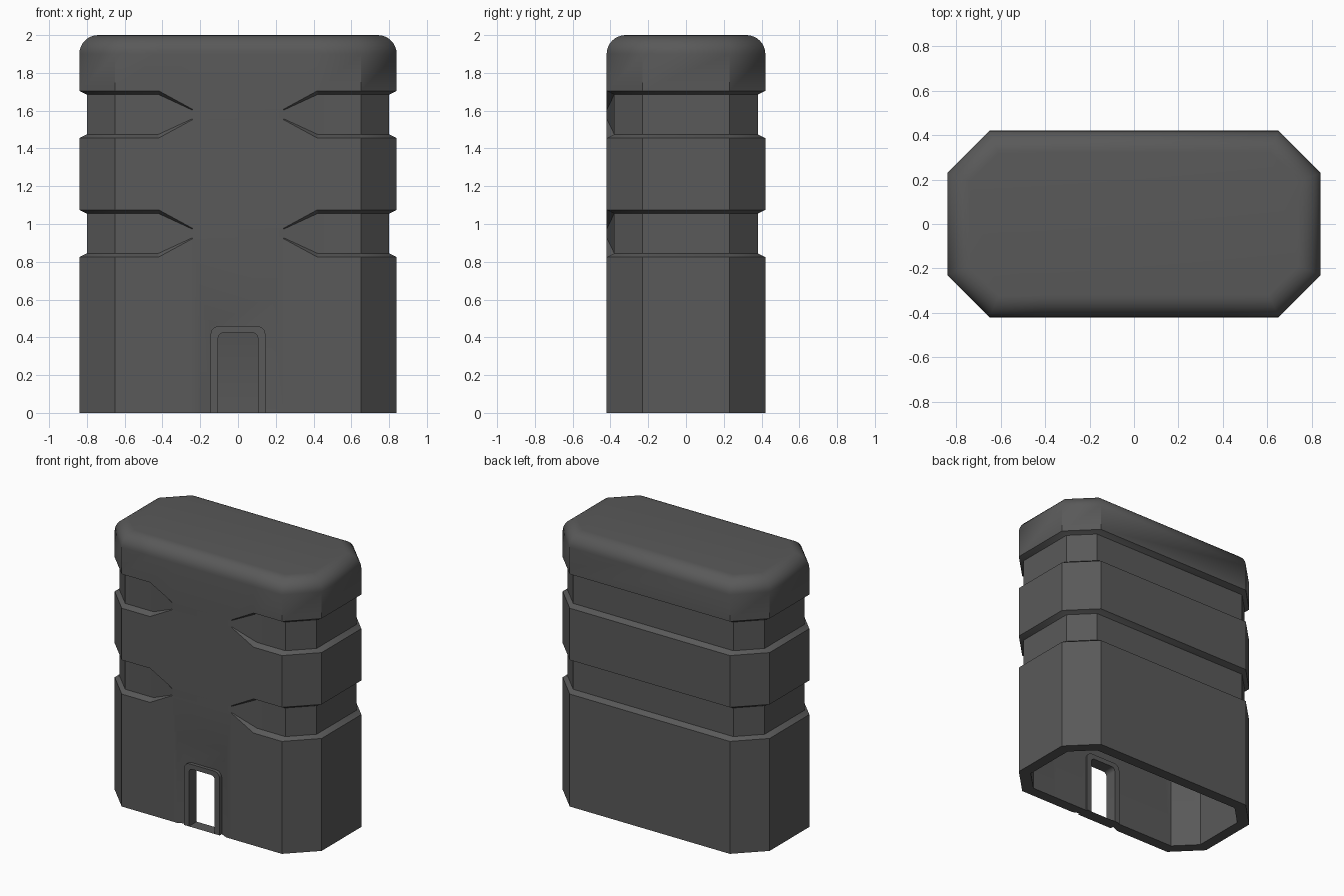
import bpy, bmesh, math

cube = bpy.data.objects.get("Cube")
if cube:
    bpy.data.objects.remove(cube)

mat = bpy.data.materials.new("dark_grey")
mat.use_nodes = True
GREY = (0.1, 0.1, 0.1, 1)
mat.diffuse_color = GREY
mat.node_tree.nodes["Principled BSDF"].inputs["Base Color"].default_value = GREY

HX, HY, CX, CY = 0.84, 0.42, 0.65, 0.23   # half sizes and where the corner cuts start
TIP, FULL = 0.24, 0.42                    # groove run-out on the front
ROUND, WALL, DEPTH = 0.1, 0.08, 0.04


def ring(d=0.0):
    """Octagonal outline inset by d, with extra front points for the groove tips."""
    k = d * math.tan(math.pi / 8)
    y = HY - d
    half = [(TIP, -y), (FULL, -y), (CX - k, -y), (HX - d, k - CY),
            (HX - d, CY - k), (CX - k, y)]
    return half + [(-px, py) for px, py in reversed(half)]


def flat(z, d=0.0):
    return [(x, y, z) for x, y in ring(d)]


def groove(low, high):
    """Four loops of a groove that pinches out towards the front centre."""
    mid, lip = (low + high) / 2, 0.02
    loops = []
    for z, sunk, tip in ((low, False, -0.027), (low + lip, True, -0.022),
                         (high - lip, True, 0.022), (high, False, 0.027)):
        loop = []
        for x, y in ring():
            if abs(x) == TIP:
                loop.append((x, y, mid + tip))
            elif sunk:
                lx, ly = HX - DEPTH, HY - DEPTH
                loop.append((max(-lx, min(lx, x)), max(-ly, min(ly, y)), z))
            else:
                loop.append((x, y, z))
        loops.append(loop)
    return loops


def loft(name, loops):
    """Skin closed loops and cap both ends."""
    bm = bmesh.new()
    rows = [[bm.verts.new(p) for p in loop] for loop in loops]
    n = len(rows[0])
    for a, b in zip(rows, rows[1:]):
        for i in range(n):
            j = (i + 1) % n
            bm.faces.new((a[i], a[j], b[j], b[i]))
    bm.faces.new(rows[0])
    bm.faces.new(rows[-1])
    bmesh.ops.recalc_face_normals(bm, faces=bm.faces)
    mesh = bpy.data.meshes.new(name)
    bm.to_mesh(mesh)
    bm.free()
    mesh.materials.append(mat)
    obj = bpy.data.objects.new(name, mesh)
    bpy.context.collection.objects.link(obj)
    return obj


def arch(half, top, r, y, bottom=0.0):
    """Doorway outline with rounded upper corners."""
    right = [(half, y, bottom)]
    for i in range(7):
        a = math.radians(15 * i)
        right.append((half - r + r * math.cos(a), y, top - r + r * math.sin(a)))
    return right + [(-x, y, z) for x, y, z in reversed(right)]


def trapezoid(half, top, y):
    return [(half, y, -0.1), (half, y, top), (-half, y, top), (-half, y, -0.1)]


# Outer cover with two grooves and a rounded top
loops = [flat(0)] + groove(0.825, 1.075) + groove(1.455, 1.705)
for i in range(9):
    a = math.radians(90 * i / 8)
    loops.append(flat(2 - ROUND + ROUND * math.sin(a), ROUND * (1 - math.cos(a))))
cover = loft("cover", loops)

# Cutters: hollow inside, tapered recess round the doorway, doorway opening
cutters = [
    loft("hollow_cutter", [flat(-0.1, WALL), flat(2 - WALL, WALL)]),
    loft("recess_cutter", [trapezoid(0.255, 0.8, -HY - 0.025),
                           trapezoid(0.145, 0.46, -HY + 0.025)]),
    loft("door_cutter", [arch(0.125, 0.44, 0.035, -0.5, -0.1),
                         arch(0.125, 0.44, 0.035, -0.2, -0.1)]),
]
for c in cutters:
    mod = cover.modifiers.new(c.name, "BOOLEAN")
    mod.operation, mod.solver, mod.object = "DIFFERENCE", "EXACT", c
deps = bpy.context.evaluated_depsgraph_get()
result = bpy.data.meshes.new_from_object(cover.evaluated_get(deps))
cover.modifiers.clear()
cover.data = result
for c in cutters:
    bpy.data.objects.remove(c)

# Doorway frame standing in the recess
frame = loft("door_frame", [arch(0.145, 0.46, 0.045, -0.42), arch(0.145, 0.46, 0.045, -0.33),
                            arch(0.105, 0.425, 0.03, -0.33), arch(0.105, 0.425, 0.03, -0.42),
                            arch(0.145, 0.46, 0.045, -0.42)])
bm = bmesh.new()
bm.from_mesh(frame.data)
bmesh.ops.delete(bm, geom=[f for f in bm.faces if len(f.verts) > 4], context="FACES")
bmesh.ops.remove_doubles(bm, verts=bm.verts, dist=0.0001)
bmesh.ops.recalc_face_normals(bm, faces=bm.faces)
bm.to_mesh(frame.data)
bm.free()

# Smooth the rounded parts, keep the creases sharp
for obj in (cover, frame):
    bm = bmesh.new()
    bm.from_mesh(obj.data)
    for f in bm.faces:
        f.smooth = True
    for e in bm.edges:
        on_top = min(v.co.z for v in e.verts) > 2 - ROUND - 0.001 and \
            max(v.co.z for v in e.verts) > 2 - ROUND + 0.001
        e.smooth = on_top or e.calc_face_angle(0) < math.radians(25)
    bm.to_mesh(obj.data)
    bm.free()
